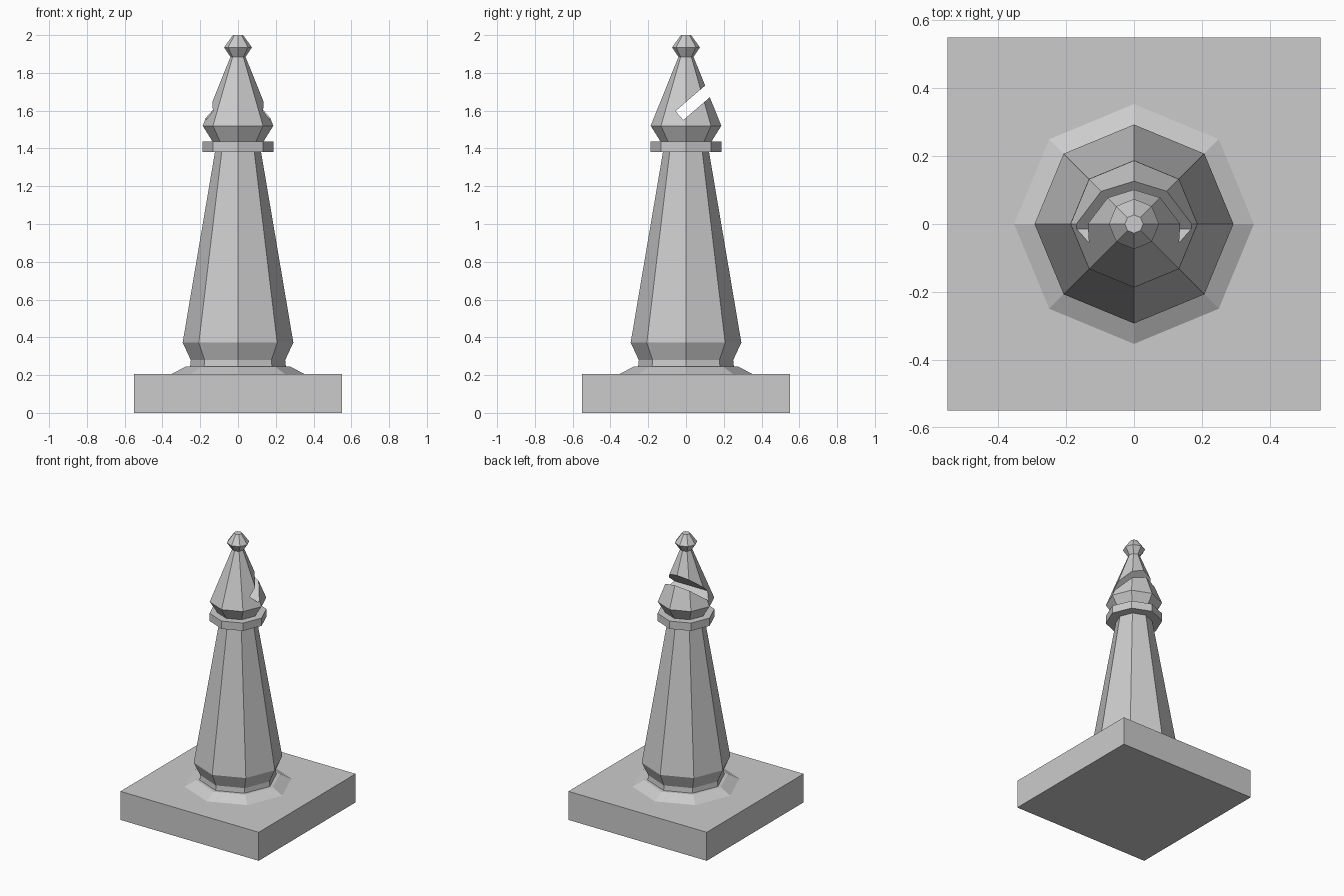
import bpy, bmesh
from math import cos, sin, pi, radians

if "Cube" in bpy.data.objects:
    bpy.data.objects.remove(bpy.data.objects["Cube"])

SIDES = 8


def finish(name, bm):
    bmesh.ops.recalc_face_normals(bm, faces=bm.faces)
    mesh = bpy.data.meshes.new(name)
    bm.to_mesh(mesh)
    bm.free()
    ob = bpy.data.objects.new(name, mesh)
    bpy.context.collection.objects.link(ob)
    return ob


def turned(name, profile):
    """Closed octagonal turning from (radius, z) pairs."""
    bm = bmesh.new()
    rings = [[bm.verts.new((r * cos(2 * pi * i / SIDES), r * sin(2 * pi * i / SIDES), z))
              for i in range(SIDES)] for r, z in profile]
    for a, b in zip(rings, rings[1:]):
        for i in range(SIDES):
            j = (i + 1) % SIDES
            bm.faces.new((a[i], a[j], b[j], b[i]))
    bm.faces.new(rings[0][::-1])
    bm.faces.new(rings[-1])
    return finish(name, bm)


def box(name, size, loc, tilt=0):
    bm = bmesh.new()
    bmesh.ops.create_cube(bm, size=1)
    bmesh.ops.scale(bm, vec=size, verts=bm.verts)
    ob = finish(name, bm)
    ob.location = loc
    ob.rotation_euler.x = tilt
    return ob


# Square plinth and the low sloped step on it
box("plinth", (1.1, 1.1, 0.205), (0, 0, 0.1025))
turned("step", [(0.357, 0.203), (0.277, 0.245)])

# Tapered shaft with flared foot, then the collar
turned("shaft", [(0.254, 0.243), (0.25, 0.28), (0.293, 0.372), (0.122, 1.382)])
turned("collar", [(0.188, 1.382), (0.188, 1.438)])

# Head with small finial
head = turned("head", [(0.135, 1.437), (0.187, 1.52), (0.04, 1.885),
                       (0.074, 1.935), (0.027, 2.0)])

# Slanted slot cut into the back of the head
tilt, length = radians(40.7), 0.5
cutter = box("slot_cutter", (1, length, 0.063),
             (0, -0.035 + cos(tilt) * length / 2, 1.574 + sin(tilt) * length / 2), tilt)
cutter.hide_render = True
mod = head.modifiers.new("slot", 'BOOLEAN')
mod.operation = 'DIFFERENCE'
mod.solver = 'EXACT'
mod.object = cutter
bpy.context.view_layer.objects.active = head
bpy.ops.object.modifier_apply(modifier=mod.name)
bpy.data.objects.remove(cutter)
